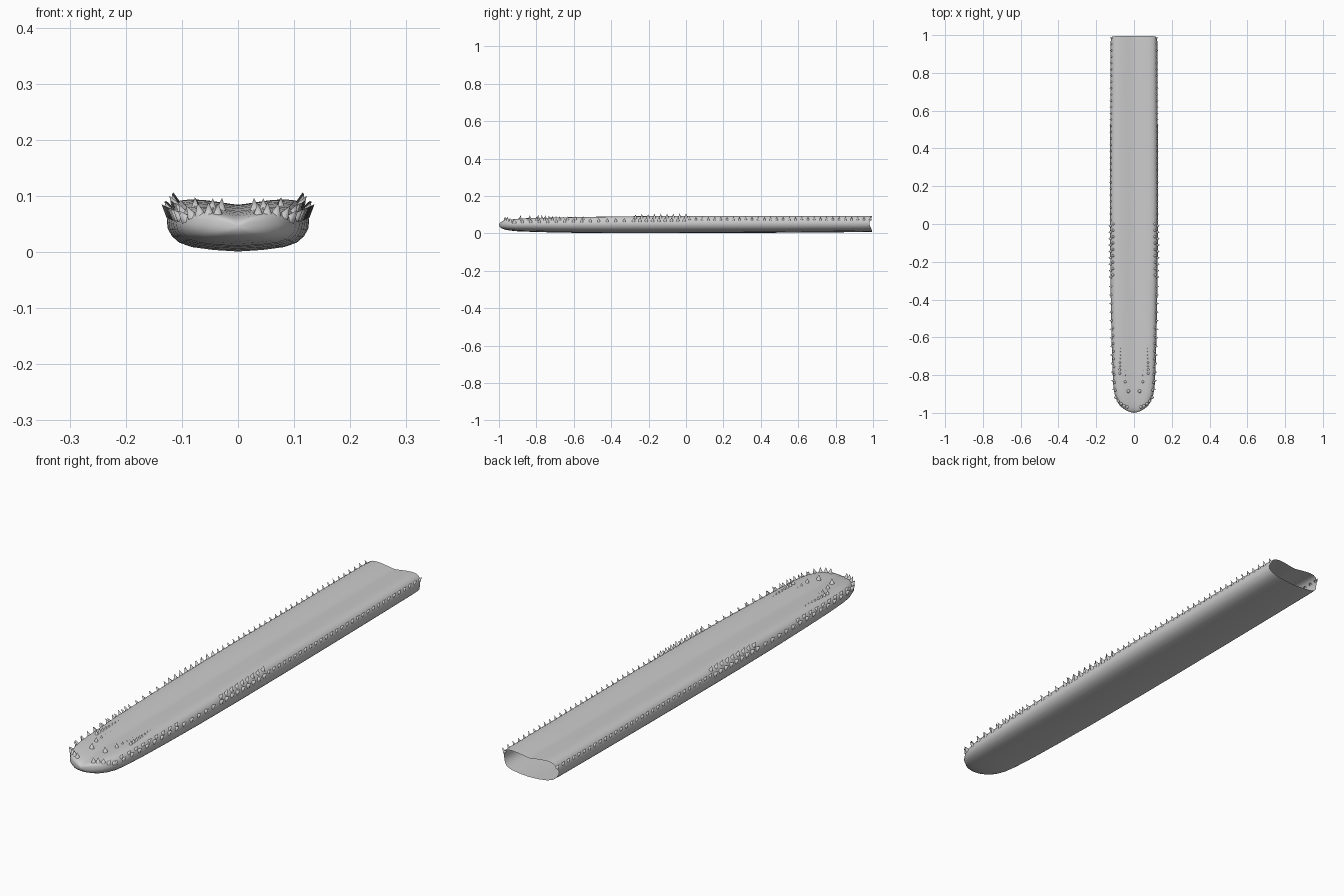
import bpy, bmesh, math
from mathutils import Vector, Matrix
from mathutils.bvhtree import BVHTree

if "Cube" in bpy.data.objects:
    bpy.data.objects.remove(bpy.data.objects["Cube"])


def finish(bm, name, angle):
    mesh = bpy.data.meshes.new(name)
    bm.to_mesh(mesh)
    ob = bpy.data.objects.new(name, mesh)
    bpy.context.collection.objects.link(ob)
    bpy.ops.object.select_all(action='DESELECT')
    bpy.context.view_layer.objects.active = ob
    ob.select_set(True)
    bpy.ops.object.shade_smooth_by_angle(angle=math.radians(angle))
    return ob


# Half cross-section (x fraction, height fraction), top groove to belly keel
HALF = [(0, .89), (.10, .905), (.25, .94), (.45, .98), (.65, 1), (.80, .98), (.90, .91), (.965, .78),
        (1, .58), (.985, .43), (.93, .29), (.83, .17), (.65, .085), (.35, .03), (0, 0)]
SECTION = HALF + [(-u, v) for u, v in HALF[-2:0:-1]]

# Stations along the length: y, half width, bottom z, top z
STATIONS = [(-.996, .020, .034, .056), (-.985, .046, .026, .064), (-.965, .072, .019, .070),
            (-.94, .089, .015, .074), (-.90, .103, .011, .078), (-.85, .110, .009, .081),
            (-.75, .115, .006, .083), (-.60, .119, .003, .087), (-.40, .123, .001, .090),
            (-.15, .126, .001, .093), (.15, .127, .002, .094), (.45, .126, .003, .094),
            (.75, .125, .005, .094), (.96, .124, .007, .094), (.995, .122, .008, .093)]

# Long grooved body, closed at the nose and open at the rear
bm = bmesh.new()
rings = []
for i, (y, w, lo, hi) in enumerate(STATIONS):
    last = i == len(STATIONS) - 1
    rings.append([bm.verts.new((u * w, y - (.016 * abs(u) ** 3 * (1 - abs(2 * v - 1)) if last else 0),
                                lo + v * (hi - lo))) for u, v in SECTION])
n = len(SECTION)
for a, b in zip(rings, rings[1:]):
    for i in range(n):
        bm.faces.new((a[i], a[(i + 1) % n], b[(i + 1) % n], b[i]))
nose = bm.verts.new((0, -1, .045))
for i in range(n):
    bm.faces.new((nose, rings[0][(i + 1) % n], rings[0][i]))
bmesh.ops.recalc_face_normals(bm, faces=bm.faces)
tree = BVHTree.FromBMesh(bm)
finish(bm, "body", 50)
bm.free()

# Thorns: mirrored small cones seated on the body surface
spikes = bmesh.new()


def half_width(y):
    for a, b in zip(STATIONS, STATIONS[1:]):
        if y <= b[0]:
            t = (y - a[0]) / (b[0] - a[0])
            return a[1] + t * (b[1] - a[1])
    return STATIONS[-1][1]


def spike(x, y, r, h, lift=.8):
    loc, nor, _, _ = tree.ray_cast(Vector((x, y, .5)), Vector((0, 0, -1)))
    if loc is None:
        return
    for s in (1, -1):
        axis = (Vector((nor.x * s, nor.y, nor.z)) + Vector((0, 0, lift))).normalized()
        base = Vector((loc.x * s, loc.y, loc.z))
        mat = Matrix.Translation(base + axis * (h / 2 - .004)) @ axis.to_track_quat('Z', 'Y').to_matrix().to_4x4()
        bmesh.ops.create_cone(spikes, cap_ends=False, segments=8, radius1=r, radius2=0, depth=h, matrix=mat)


def row(y0, y1, count, frac, r, h, frac1=None):
    for i in range(count):
        t = i / max(count - 1, 1)
        y = y0 + (y1 - y0) * t
        f = frac + ((frac if frac1 is None else frac1) - frac) * t
        spike(half_width(y) * f, y, r, h)


# Edge rows: rear, middle, front, then the doubled inner row
row(.985, .02, 30, .96, .007, .022)
row(-.01, -.28, 9, .97, .010, .024)
row(-.33, -.92, 14, .97, .009, .023)
row(.0, -.27, 9, .87, .009, .024, .90)
row(-.55, -.88, 9, .92, .008, .022)
# Spikes round the nose
for x, y in [(.095, -.915), (.083, -.938), (.068, -.952), (.052, -.962), (.036, -.968)]:
    spike(x, y, .010, .023)
# Short rows on top of the snout
for x, y, r in [(.030, -.885, .011), (.046, -.835, .009), (.047, -.80, .006), (.048, -.775, .004),
                (.048, -.757, .003), (.049, -.74, .003)]:
    spike(x, y, r, r * 2.3)
for i in range(8):
    spike(.076 - i * .0006, -.79 + i * .019, .0085 - i * .0007, .020 - i * .0015)
finish(spikes, "spikes", 60)
spikes.free()
